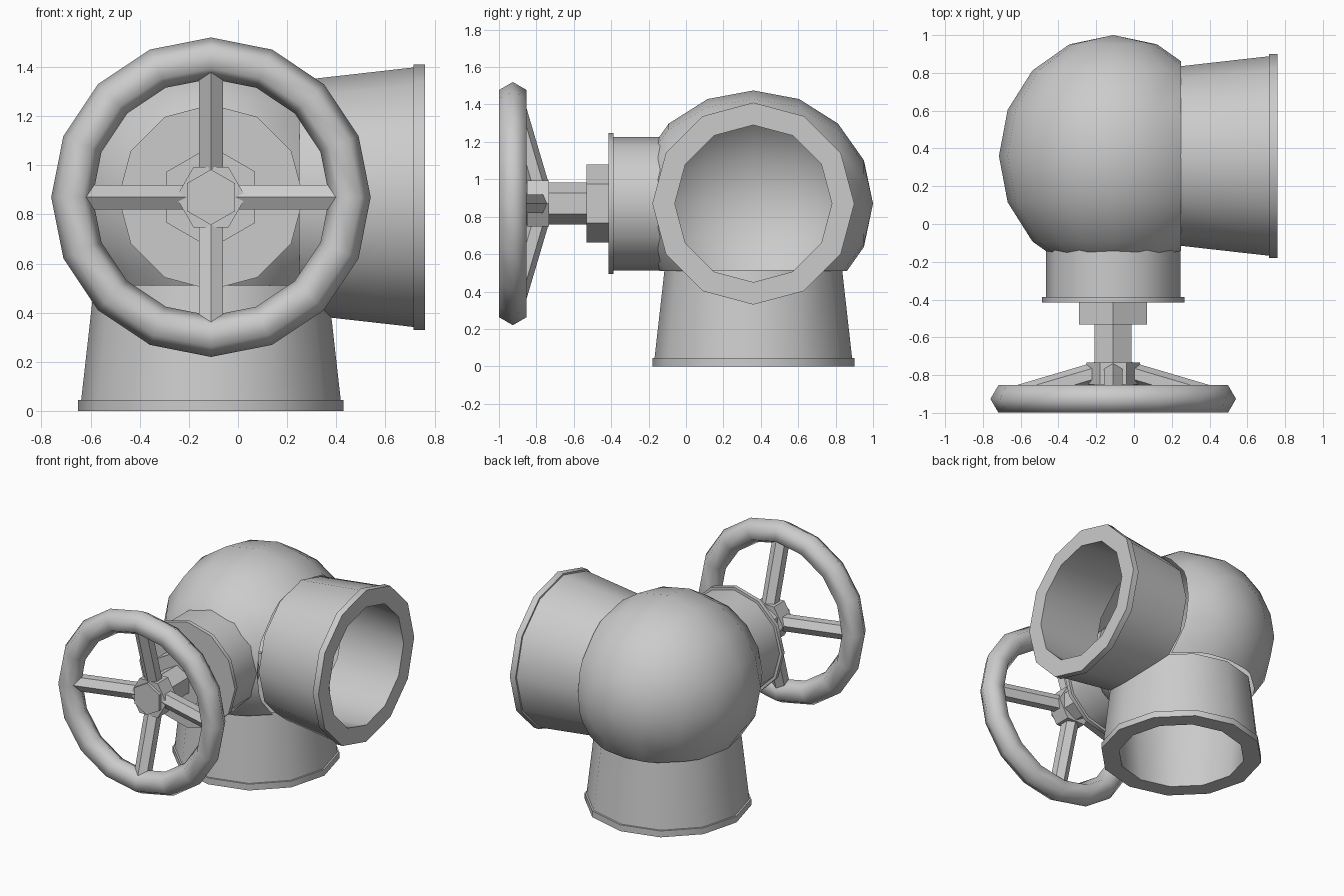
import bpy, bmesh, math
from mathutils import Vector, Matrix

if "Cube" in bpy.data.objects:
    bpy.data.objects.remove(bpy.data.objects["Cube"])

C = Vector((-0.11, 0.36, 0.87))          # centre of the valve body
X, Y, Z = Vector((1, 0, 0)), Vector((0, 1, 0)), Vector((0, 0, 1))


def finish(bm, name, angle=40, recalc=True):
    if recalc:
        bmesh.ops.recalc_face_normals(bm, faces=bm.faces)
    me = bpy.data.meshes.new(name)
    bm.to_mesh(me)
    bm.free()
    ob = bpy.data.objects.new(name, me)
    bpy.context.collection.objects.link(ob)
    bpy.ops.object.select_all(action='DESELECT')
    ob.select_set(True)
    bpy.context.view_layer.objects.active = ob
    bpy.ops.object.shade_smooth_by_angle(angle=math.radians(angle))
    return ob


def lathe(name, origin, axis, up, profile, sides, loop=False, caps=False, angle=40):
    """Spin (distance along axis, radius) points; first vertex lies towards up."""
    bm = bmesh.new()
    side = axis.cross(up)
    rings = []
    for d, r in profile:
        rings.append([bm.verts.new(origin + axis * d + r * (
            up * math.cos(2 * math.pi * i / sides) + side * math.sin(2 * math.pi * i / sides)))
            for i in range(sides)])
    pairs = list(zip(rings, rings[1:]))
    if loop:
        pairs.append((rings[-1], rings[0]))
    for a, b in pairs:
        for i in range(sides):
            j = (i + 1) % sides
            bm.faces.new((a[i], a[j], b[j], b[i]))
    if caps:
        bm.faces.new(rings[0])
        bm.faces.new(rings[-1])
    return finish(bm, name, angle)


# Hollow round body, opened where the two pipes join
bm = bmesh.new()
bmesh.ops.create_uvsphere(bm, u_segments=16, v_segments=8, radius=1)
bm.transform(Matrix.Translation(C) @ Matrix.Diagonal((0.605, 0.64, 0.605, 1))
             @ Matrix.Rotation(math.pi / 2, 4, 'X'))
for n in (X, -Z):
    bmesh.ops.bisect_plane(bm, geom=bm.verts[:] + bm.edges[:] + bm.faces[:],
                           plane_co=C + n * 0.36, plane_no=n, clear_outer=True)
finish(bm, "valve_body", recalc=False)

# Flared pipes with end flanges
pipe = [(0.355, 0.475), (0.825, 0.528), (0.825, 0.54), (0.87, 0.54), (0.87, 0.42), (0.36, 0.465)]
lathe("outlet_pipe", C, X, Z, pipe, 12)
lathe("inlet_pipe", C, -Z, Y, pipe, 12)

# Bonnet, packing nut and stem towards the front
axis0 = Vector((C.x, 0, C.z))
lathe("bonnet", axis0, -Y, Z,
      [(0.10, 0.357), (0.387, 0.357), (0.387, 0.377), (0.415, 0.377)], 12, caps=True)
lathe("packing_nut", axis0, -Y, Z, [(0.41, 0.208), (0.532, 0.208)], 6, caps=True)
lathe("stem", axis0, -Y, Z, [(0.53, 0.113), (0.87, 0.113)], 6, caps=True)
lathe("wheel_hub", axis0, -Y, X, [(0.732, 0.142), (0.85, 0.142)], 6, caps=True)

# Hand wheel rim: six-sided section spun in sixteen steps
rim = [(0.926 + 0.084 * math.sin(k * math.pi / 3), 0.566 + 0.084 * math.cos(k * math.pi / 3))
       for k in range(6)]
lathe("wheel_rim", axis0, -Y, Z, rim, 16, loop=True, angle=75)

# Four sloping spokes
for k in range(4):
    out = X * math.cos(k * math.pi / 2) + Z * math.sin(k * math.pi / 2)
    start = axis0 + out * 0.08 - Y * 0.785
    end = axis0 + out * 0.53 - Y * 0.918
    d = (end - start).normalized()
    up = (-Y + d * d.dot(Y)).normalized()
    lathe(f"wheel_spoke_{k + 1}", start, d, up,
          [(0, 0.057), ((end - start).length, 0.057)], 6, caps=True)
